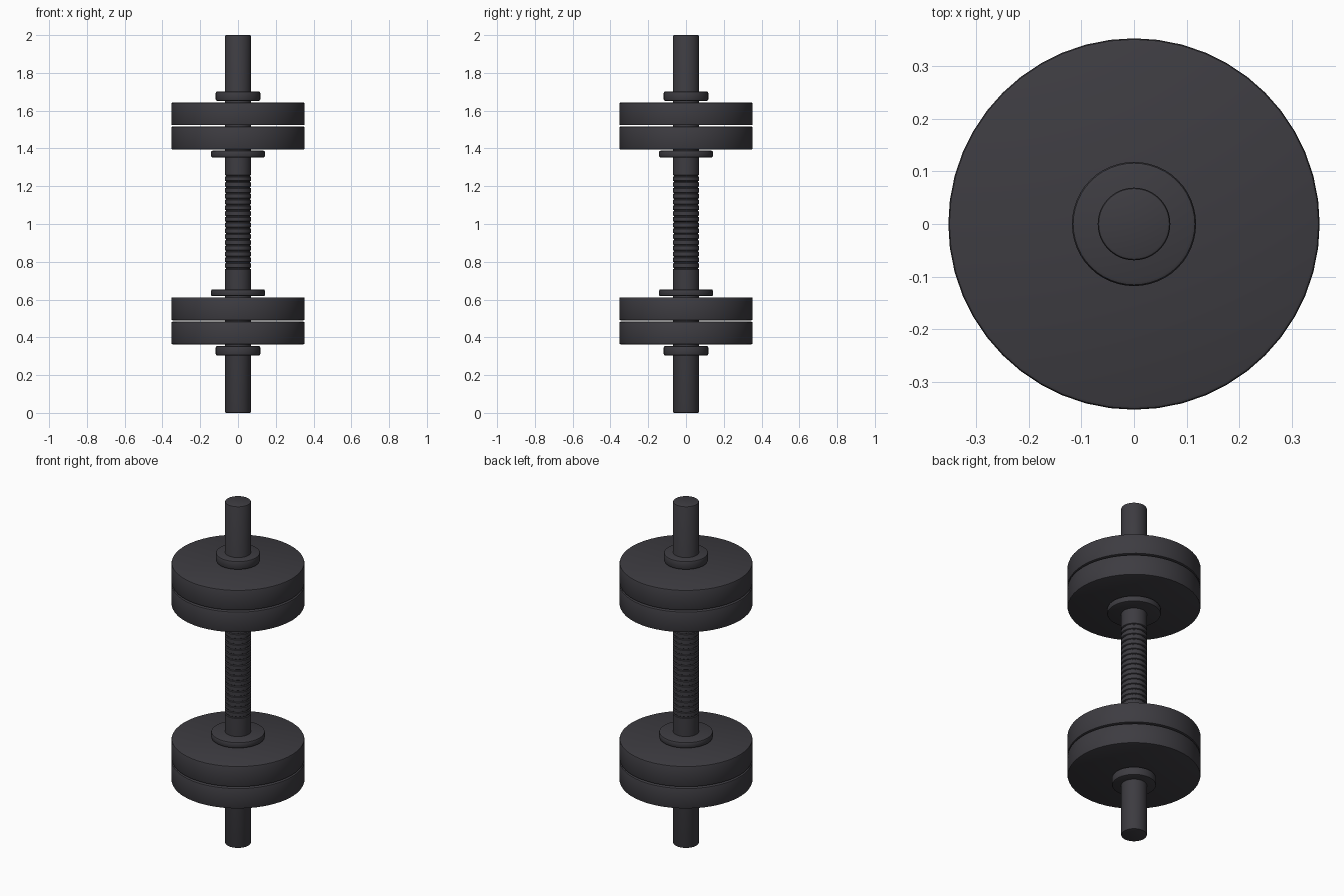
import bpy, math

cube = bpy.data.objects.get("Cube")
if cube:
    bpy.data.objects.remove(cube, do_unlink=True)

# Single dark grey finish
iron = bpy.data.materials.new("dark_iron")
iron.use_nodes = True
COLOUR = (0.047, 0.045, 0.053, 1.0)
iron.diffuse_color = COLOUR
bsdf = iron.node_tree.nodes["Principled BSDF"]
bsdf.inputs["Base Color"].default_value = COLOUR
bsdf.inputs["Roughness"].default_value = 0.6


def lathe(name, profile, sides):
    """Spin (radius, z) points, listed bottom to top, into a capped solid."""
    verts, faces = [], []
    for r, z in profile:
        for i in range(sides):
            a = 2 * math.pi * i / sides
            verts.append((r * math.cos(a), r * math.sin(a), z))
    for k in range(len(profile) - 1):
        for i in range(sides):
            j = (i + 1) % sides
            a, b = k * sides, (k + 1) * sides
            faces.append((a + i, a + j, b + j, b + i))
    faces.append(tuple(reversed(range(sides))))
    top = (len(profile) - 1) * sides
    faces.append(tuple(range(top, top + sides)))
    mesh = bpy.data.meshes.new(name)
    mesh.from_pydata(verts, [], faces)
    mesh.materials.append(iron)
    ob = bpy.data.objects.new(name, mesh)
    bpy.context.collection.objects.link(ob)
    bpy.ops.object.select_all(action='DESELECT')
    ob.select_set(True)
    bpy.context.view_layer.objects.active = ob
    bpy.ops.object.shade_smooth_by_angle(angle=math.radians(35))
    return ob


def disc(name, radius, z0, z1, edge, sides):
    """Disc with rounded rims."""
    arc = [(edge * (1 - math.cos(t)), edge * (1 - math.sin(t)))
           for t in (math.pi / 2, math.pi / 4, 0)]
    low = [(radius - dx, z0 + dz) for dx, dz in arc]
    # each arc runs from the flat face to the side wall
    rim = [(radius - edge, z0), (radius - edge * 0.3, z0 + edge * 0.3), (radius, z0 + edge)]
    return lathe(name, rim + [(r, z0 + z1 - z) for r, z in reversed(rim)], sides)


# Bar with a grooved grip around the middle
R, E = 0.069, 0.006
bar = [(R - E, 0), (R - E * 0.3, E * 0.3), (R, E)]
for i in range(17):
    z = 0.765 + i * 0.0306
    bar += [(R, z - 0.005), (R - 0.005, z - 0.002), (R - 0.005, z + 0.002), (R, z + 0.005)]
bar += [(R, 2 - E), (R - E * 0.3, 2 - E * 0.3), (R - E, 2)]
lathe("bar", bar, 48)

# Each end: inner flange, two weight plates and outer collar
PARTS = [
    ("inner_flange", 0.143, 0.352, 0.388, 0.008),
    ("inner_plate", 0.353, 0.394, 0.516, 0.007),
    ("outer_plate", 0.353, 0.523, 0.643, 0.007),
    ("collar", 0.118, 0.652, 0.702, 0.008),
]
MID = 1.003
for end, sign in (("upper", 1), ("lower", -1)):
    for part, radius, a, b, edge in PARTS:
        z0, z1 = sorted((MID + sign * (a + 1 - MID), MID + sign * (b + 1 - MID)))
        disc(f"{end}_{part}", radius, z0, z1, edge, 48)
